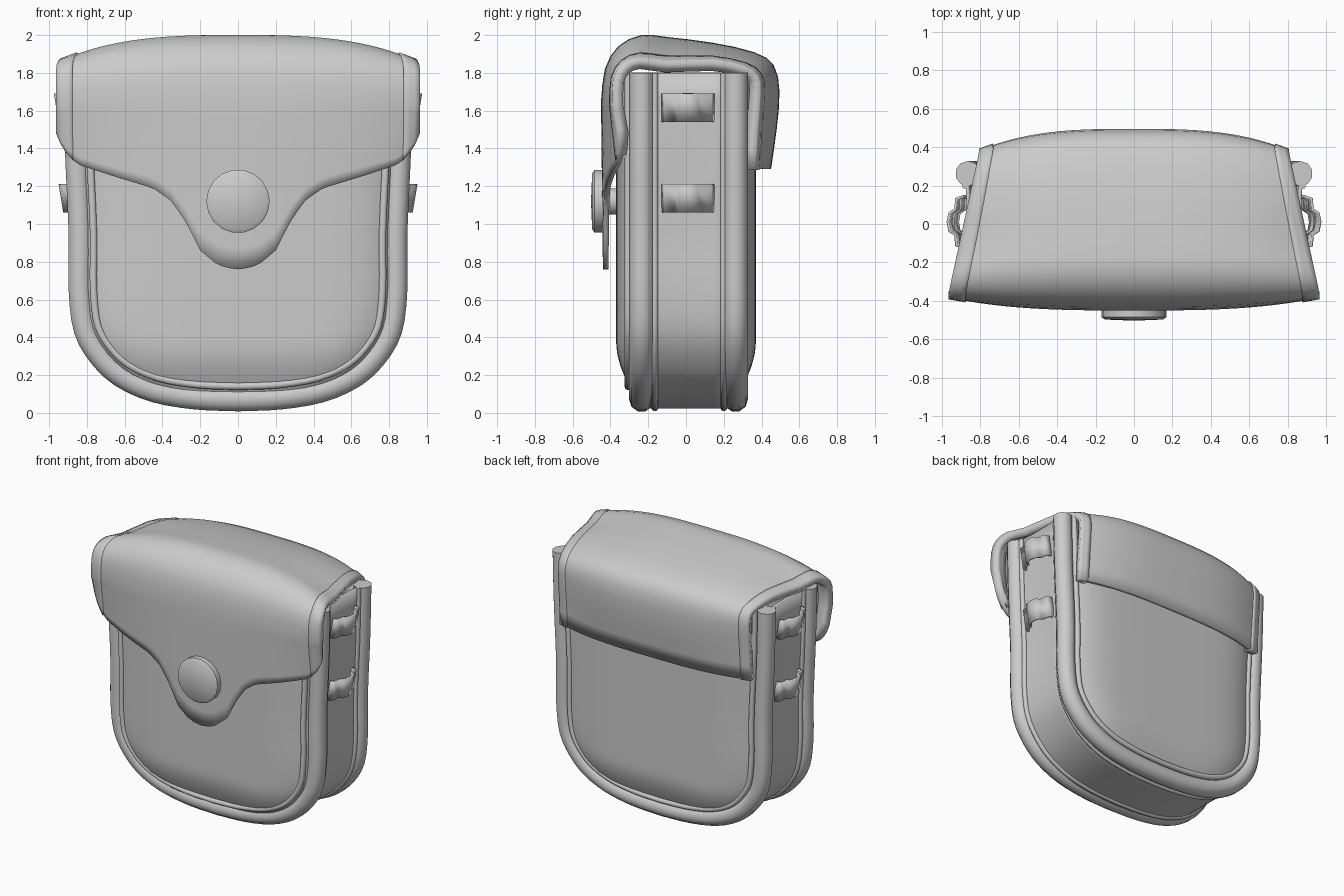
import bpy, bmesh, math
from mathutils import Vector

if "Cube" in bpy.data.objects:
    bpy.data.objects.remove(bpy.data.objects["Cube"])


def finish(obj, thick=0.0):
    """Optional inward thickness, then smooth shading with sharp edges kept."""
    if thick:
        mod = obj.modifiers.new("thickness", 'SOLIDIFY')
        mod.thickness, mod.offset = thick, -1
    bpy.ops.object.select_all(action='DESELECT')
    bpy.context.view_layer.objects.active = obj
    obj.select_set(True)
    bpy.ops.object.shade_smooth_by_angle(angle=math.radians(40))
    return obj


def grid(name, rows, thick=0.0):
    """Surface through equal-length rows of points."""
    bm = bmesh.new()
    vs = [[bm.verts.new(p) for p in row] for row in rows]
    for a, b in zip(vs, vs[1:]):
        for c in range(len(a) - 1):
            bm.faces.new((a[c], b[c], b[c + 1], a[c + 1]))
    bmesh.ops.remove_doubles(bm, verts=bm.verts, dist=0.0005)
    me = bpy.data.meshes.new(name)
    bm.to_mesh(me)
    bm.free()
    obj = bpy.data.objects.new(name, me)
    bpy.context.collection.objects.link(obj)
    return finish(obj, thick)


def tube(name, pts, radius):
    """Round cord along a path."""
    cu = bpy.data.curves.new(name, 'CURVE')
    cu.dimensions, cu.bevel_depth, cu.bevel_resolution = '3D', radius, 3
    cu.use_fill_caps = True
    sp = cu.splines.new('POLY')
    sp.points.add(len(pts) - 1)
    for q, p in zip(sp.points, pts):
        q.co = (*p, 1)
    obj = bpy.data.objects.new(name, cu)
    bpy.context.collection.objects.link(obj)
    bpy.ops.object.select_all(action='DESELECT')
    bpy.context.view_layer.objects.active = obj
    obj.select_set(True)
    bpy.ops.object.convert(target='MESH')
    return finish(bpy.context.view_layer.objects.active)


def smooth(pts, n=3):
    """Catmull-Rom resampling of a short point list."""
    P = [Vector(p) for p in pts]
    P = [2 * P[0] - P[1]] + P + [2 * P[-1] - P[-2]]
    out = []
    for a, b, c, d in zip(P, P[1:], P[2:], P[3:]):
        for i in range(n):
            t = i / n
            out.append(0.5 * (2 * b + (c - a) * t + (2 * a - 5 * b + 4 * c - d) * t * t
                              + (3 * b - a - 3 * c + d) * t ** 3))
    return out + [P[-2]]


def lerp_table(tab, x):
    for (x0, y0), (x1, y1) in zip(tab, tab[1:]):
        if x <= x1:
            return y0 + (y1 - y0) * (x - x0) / (x1 - x0)
    return tab[-1][1]


# U-shaped outline, right half from bottom centre to top
half = smooth([(0, .005), (.23, .015), (.46, .055), (.65, .14), (.78, .26),
               (.87, .42), (.9, .65), (.9, .95), (.92, 1.4), (.93, 1.8)])


def inset(d):
    out = []
    for i, p in enumerate(half):
        t = (half[min(i + 1, len(half) - 1)] - half[max(i - 1, 0)]).normalized()
        q = p + Vector((-t.y, t.x)) * d
        out.append(Vector((0 if i == 0 else q.x, q.y)))
    return out


def full(h):
    return [Vector((-p.x, p.y)) for p in h[:0:-1]] + h


# Front and back: bulging panel, piping and welts
for label, side, y_pipe, y_gusset in (("front", -1, -.235, -.165), ("back", 1, .262, .2)):
    rows = []
    for p in inset(.08):
        f = min(1, max(0, (p.y - .08) / .3))
        f = math.sin(f * math.pi / 2)
        cols = [i / 10 for i in range(-10, 11)]
        if side < 0:
            cols.reverse()
        rows.append([(s * p.x, side * (.27 + .1 * f * (1 - s ** 6)), p.y) for s in cols])
    grid(label + "_panel", rows, .02)
    tube(label + "_piping", [(p.x, y_pipe, p.y) for p in full(inset(.066))], .066)
    tube(label + "_panel_welt", [(p.x, side * .305, p.y) for p in full(inset(.135))], .02)
    tube(label + "_gusset_welt", [(p.x * .965, y_gusset, p.y) for p in full(inset(.022))], .018)

# Side strip running round the body
grid("gusset", [[(p.x * (.965 - .012 * math.cos(y * 6)), y, p.y)
                 for y in (.24, .15, .08, 0, -.08, -.15, -.22)] for p in full(inset(.018))], .02)

# Flap: centre and edge profiles (y, z) blended across the width
mid = smooth([(.45, 1.29), (.48, 1.5), (.495, 1.7), (.465, 1.84), (.36, 1.91), (.14, 1.96),
              (-.1, 1.99), (-.24, 2.0), (-.36, 1.94), (-.43, 1.82), (-.45, 1.65)], 2)
edge = smooth([(.36, 1.29), (.37, 1.5), (.385, 1.7), (.37, 1.78), (.3, 1.83), (.14, 1.86),
               (-.1, 1.85), (-.24, 1.87), (-.33, 1.84), (-.38, 1.76), (-.385, 1.62)], 2)
hem = [(0, .76), (.06, .768), (.11, .785), (.2, .86), (.27, 1.0), (.35, 1.12), (.45, 1.19),
       (.65, 1.25), (.86, 1.32), (.93, 1.4), (.957, 1.48)]


def flap_rows(ss, lift=0.0):
    rows = []
    for m, e in zip(mid, edge):
        w = min(.957, max(.8, .88 - .22 * e.x)) + lift
        row = []
        for s in ss:
            p = m.lerp(e, abs(s) ** 3)
            d = (p - Vector((0, 1.5))).normalized() * lift
            row.append((s * w, p.x + d.x, p.y + d.y))
        rows.append(row)
    top = rows[-1]
    for k in range(1, 9):
        t = k / 8
        rows.append([(x, y + t * (.01 + .03 * abs(s) ** 3), z + (lerp_table(hem, abs(x)) - z) * t)
                     for s, (x, y, z) in zip(ss, top)])
    return rows


grid("flap", flap_rows([i / 24 for i in range(-24, 25)]), .03)
rim = [.91, .94, .97, 1.0]
grid("flap_rim_right", flap_rows(rim, .007), .06)
grid("flap_rim_left", flap_rows([-s for s in reversed(rim)], .007), .06)

# Belt loops on both sides
loop = [(-.13, .88), (-.115, .92), (-.06, .925), (-.04, .955), (.01, .965),
        (.06, .955), (.08, .925), (.135, .92), (.15, .88)]
for name, z0, z1, shift in (("upper", 1.54, 1.69, 0), ("lower", 1.06, 1.21, -.025)):
    for side, word in ((1, "right"), (-1, "left")):
        ends = (z0, z1) if side < 0 else (z1, z0)
        grid(f"{name}_loop_{word}",
             [[(side * (x + shift + (.01 if z == z1 else -.015)), y, z) for y, x in loop]
              for z in ends], .015)

# Round snap button with stem
prof = [(0, -.36), (.07, -.36), (.07, -.43), (.168, -.43), (.168, -.485), (.15, -.497), (0, -.503)]
grid("button", [[(r * math.cos(a), y, 1.12 + r * math.sin(a))
                 for a in (i * math.tau / 18 for i in range(19))] for r, y in prof])
